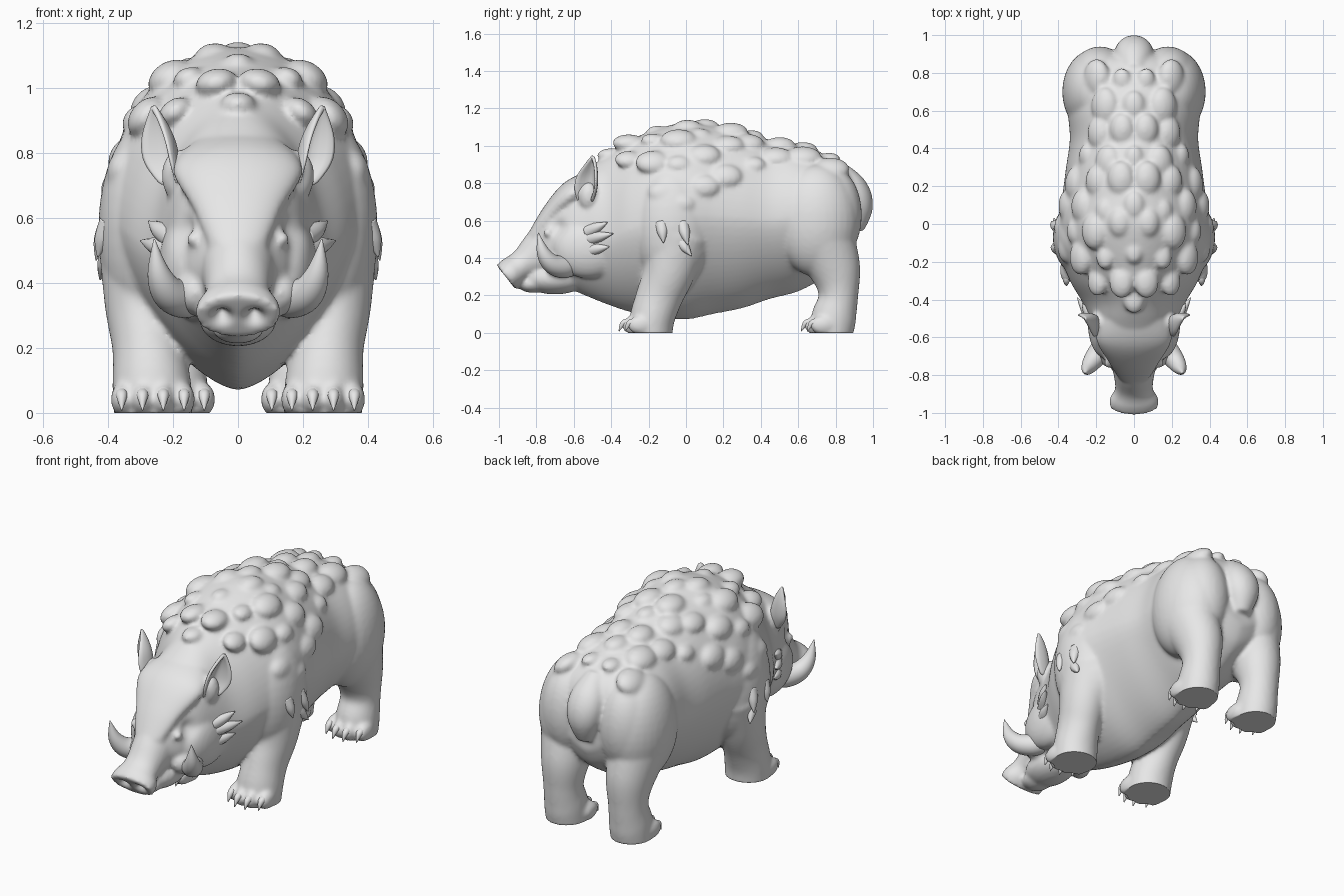
import bpy, bmesh, math, random
from mathutils import Vector, Matrix

random.seed(7)
if "Cube" in bpy.data.objects:
    bpy.data.objects.remove(bpy.data.objects["Cube"])

grey = bpy.data.materials.new("clay_grey")
grey.use_nodes = True
grey.diffuse_color = (0.8, 0.8, 0.8, 1)
grey.node_tree.nodes["Principled BSDF"].inputs["Base Color"].default_value = grey.diffuse_color


def spline(rows, steps=6):
    """Catmull-Rom interpolation through rows of numbers."""
    out = []
    last = len(rows) - 1
    for i in range(last):
        a, b, c, d = (rows[max(0, min(last, i + k))] for k in (-1, 0, 1, 2))
        for s in range(steps):
            t = s / steps
            out.append(tuple(q + t / 2 * (r - p + t * (2*p - 5*q + 4*r - w + t * (3*q - p - 3*r + w)))
                             for p, q, r, w in zip(a, b, c, d)))
    return out + [tuple(rows[-1])]


def loft(bm, rings):
    """Skin closed rings of points and cap both ends."""
    rows = [[bm.verts.new(p) for p in ring] for ring in rings]
    n = len(rows[0])
    for a, b in zip(rows, rows[1:]):
        for i in range(n):
            bm.faces.new((a[i], a[(i + 1) % n], b[(i + 1) % n], b[i]))
    bm.faces.new(rows[0][::-1])
    bm.faces.new(rows[-1])


def tube(bm, rows, n=28):
    """Tube through rows of x, y, z, width radius, depth radius."""
    rows = spline([r if len(r) == 5 else (*r, r[3]) for r in rows])
    pts = [Vector(r[:3]) for r in rows]
    rings = []
    for i, row in enumerate(rows):
        t = (pts[min(i + 1, len(pts) - 1)] - pts[max(i - 1, 0)]).normalized()
        u = (Vector((1, 0, 0)) - t * t.x).normalized()
        v = t.cross(u)
        rx, ry = max(row[3], .002), max(row[4], .002)
        rings.append([pts[i] + u * rx * math.cos(a) + v * ry * math.sin(a)
                      for a in (math.tau * k / n for k in range(n))])
    loft(bm, rings)


def blob(bm, centre, radii, turn=0):
    m = Matrix.Translation(centre) @ Matrix.Rotation(turn, 4, 'Y') @ Matrix.Diagonal((*radii, 1))
    bmesh.ops.create_uvsphere(bm, u_segments=32, v_segments=20, radius=1, matrix=m)


def finish(bm, name):
    """Turn a bmesh into an object mirrored across x."""
    bmesh.ops.recalc_face_normals(bm, faces=bm.faces)
    mesh = bpy.data.meshes.new(name)
    bm.to_mesh(mesh)
    bm.free()
    mesh.materials.append(grey)
    mesh.polygons.foreach_set("use_smooth", [True] * len(mesh.polygons))
    obj = bpy.data.objects.new(name, mesh)
    bpy.context.collection.objects.link(obj)
    obj.modifiers.new("Mirror", 'MIRROR').use_mirror_merge = False
    return obj


# Torso and head: y, bottom, top, widest height, half width, upper roundness
sections = spline([
    (-.80, .34, .55, .45, .09, 2.3), (-.72, .25, .69, .45, .155, 2.3),
    (-.62, .23, .80, .46, .20, 2.4), (-.52, .19, .88, .48, .23, 2.3),
    (-.42, .15, .95, .50, .27, 1.9), (-.3, .11, 1.03, .55, .34, 1.85),
    (-.15, .08, 1.09, .59, .395, 1.95), (0, .07, 1.125, .62, .405, 2),
    (.15, .1, 1.11, .62, .38, 2), (.3, .13, 1.08, .61, .36, 2),
    (.45, .18, 1.03, .6, .34, 2), (.6, .22, 1, .62, .35, 2),
    (.75, .30, .95, .63, .34, 2), (.86, .38, .87, .63, .27, 2),
    (.91, .48, .77, .63, .16, 2)])


def skin(row, a):
    """Point on a section, angle measured from the spine."""
    y, low, top, mid, half, power = row
    s, c = math.sin(a), math.cos(a)
    p = power if c > 0 else 1.5
    r = (abs(s) ** p + abs(c) ** p) ** (-1 / p)
    return Vector((half * s * r, y, mid + c * r * (top - mid if c > 0 else mid - low)))


bm = bmesh.new()
loft(bm, [[skin(row, math.tau * k / 64) for k in range(64)] for row in sections])

# Snout, jaw and tail
tube(bm, [(0, -.62, .50, .15, .17), (0, -.76, .43, .115, .14), (0, -.87, .365, .1, .085),
          (0, -.925, .325, .128, .086), (0, -.962, .296, .132, .084)])
blob(bm, (0, -.70, .29), (.12, .17, .085))
blob(bm, (0, -.82, .26), (.08, .08, .047))
tube(bm, [(0, .8, .87, .06), (0, .885, .77, .1, .085), (0, .915, .67, .095, .085), (0, .9, .55, .05)])

# Sloping face mask, eye, cheek, lip and ear root
tube(bm, [(0, -.81, .51, .085, .04), (0, -.72, .635, .14, .055), (0, -.61, .74, .2, .075),
          (0, -.5, .79, .17, .08)])
blob(bm, (.135, -.735, .535), (.026, .028, .024))
blob(bm, (.155, -.52, .45), (.09, .19, .16))
blob(bm, (.13, -.67, .37), (.065, .09, .07))
blob(bm, (.185, -.52, .73), (.05, .055, .08))

# Shoulder, thigh and rump
blob(bm, (.27, -.07, .57), (.16, .21, .33))
blob(bm, (.21, .7, .6), (.17, .225, .3))
blob(bm, (.18, .79, .63), (.15, .15, .25))

# Legs with toes
tube(bm, [(.285, -.05, .52, .145, .18), (.285, -.09, .33, .125, .14), (.275, -.14, .2, .112, .125),
          (.265, -.18, .08, .122, .12), (.26, -.19, -.03, .12, .115)])
tube(bm, [(.22, .72, .52, .15, .18), (.205, .795, .34, .125, .14), (.205, .815, .2, .104, .106),
          (.205, .79, .08, .112, .12), (.205, .775, -.03, .11, .112)])
toes = [(x0 + k * .064, y0 + .022 * abs(k) ** 1.5)
        for x0, y0 in ((.262, -.285), (.2, .69)) for k in (-1.5, -.5, .5, 1.5)]
for x, y in toes:
    blob(bm, (x, y, .042), (.034, .068, .05))

# Uneven armour lumps across the back, staggered row by row
for i in range(10):
    y = -.41 + i * .128
    row = min(sections, key=lambda r: abs(r[0] - y))
    reach = min((y + .48) * 4.5, 1.62 - abs(y) * 1.2)
    a = 0 if i % 2 == 0 else .2
    while a < reach:
        size = random.uniform(.7, 1.2)
        p = skin(row, a)
        out = Vector((math.sin(a), 0, math.cos(a)))
        shift = Vector((0, random.uniform(-.035, .035), 0)) if a else Vector()
        blob(bm, p - out * .014 + shift, (.064 * size, .085 * size, .044 * size), a)
        a += random.uniform(.36, .5)

# Fuse the flesh into one smooth skin
body = finish(bm, "body")
remesh = body.modifiers.new("Fuse", 'REMESH')
remesh.mode = 'VOXEL'
remesh.voxel_size = .011
remesh.use_smooth_shade = True
smooth = body.modifiers.new("Soften", 'SMOOTH')
smooth.factor = .5
smooth.iterations = 9
bpy.context.view_layer.update()
fused = bpy.data.meshes.new_from_object(body.evaluated_get(bpy.context.evaluated_depsgraph_get()))
body.modifiers.clear()
body.data = fused
if not fused.materials:
    fused.materials.append(grey)

# Press in nostrils and eye sockets, flatten the soles
dents = []
for s in (1, -1):
    dents += [(Vector((s * .05, -.965, .292)), .024, Vector((0, .035, .025))),
              (Vector((s * .175, -.69, .57)), .04, Vector((s * -.02, .006, 0)))]
for v in fused.vertices:
    for centre, radius, push in dents:
        d = (v.co - centre).length / radius
        if d < 3:
            v.co += push * math.exp(-d * d)
    v.co.z = max(v.co.z, 0)
fused.polygons.foreach_set("use_smooth", [True] * len(fused.polygons))

# Tusks
bm = bmesh.new()
tube(bm, [(.11, -.6, .37, .055), (.165, -.655, .352, .06), (.215, -.72, .372, .052),
          (.245, -.765, .435, .034), (.258, -.79, .535, .002)])
finish(bm, "tusks")

# Claws
bm = bmesh.new()
for x, y in toes:
    tube(bm, [(x, y - .02, .06, .02), (x, y - .058, .05, .017), (x, y - .082, .008, .002)], 10)
finish(bm, "claws")

# Pointed fur tufts on cheeks and shoulders
bm = bmesh.new()
for root, tip in (((.2, -.52, .5), (.3, -.39, .53)), ((.2, -.52, .54), (.275, -.42, .59)),
                  ((.2, -.52, .44), (.27, -.41, .46)), ((.39, -.02, .58), (.437, .01, .47)),
                  ((.38, -.04, .5), (.425, .03, .41)), ((.39, -.13, .58), (.432, -.12, .48))):
    mid = [(a + b) / 2 + c for a, b, c in zip(root, tip, (.006, 0, 0))]
    tube(bm, [(*root, .04), (*mid, .026), (*tip, .002)], 12)
finish(bm, "fur_tufts")

# Cupped leaf-shaped ears opening forward and outward
bm = bmesh.new()
across, facing = Vector((.6, .8, 0)), Vector((.8, -.6, 0))
leaf = spline([(.195, -.53, .7, .045), (.222, -.522, .77, .07), (.236, -.515, .84, .064),
               (.25, -.505, .9, .034), (.264, -.5, .945, .002)], 3)
grid = [[bm.verts.new(Vector(p[:3]) + across * p[3] * u + facing * p[3] * (1.1 * u * u - .6))
         for u in (-1, -.6, -.2, .2, .6, 1)] for p in leaf]
for a, b in zip(grid, grid[1:]):
    for i in range(5):
        bm.faces.new((a[i], a[i + 1], b[i + 1], b[i]))
ears = finish(bm, "ears")
thick = ears.modifiers.new("Thickness", 'SOLIDIFY')
thick.thickness = .018
thick.offset = 0
ears.modifiers.new("Rounding", 'SUBSURF').levels = 1
